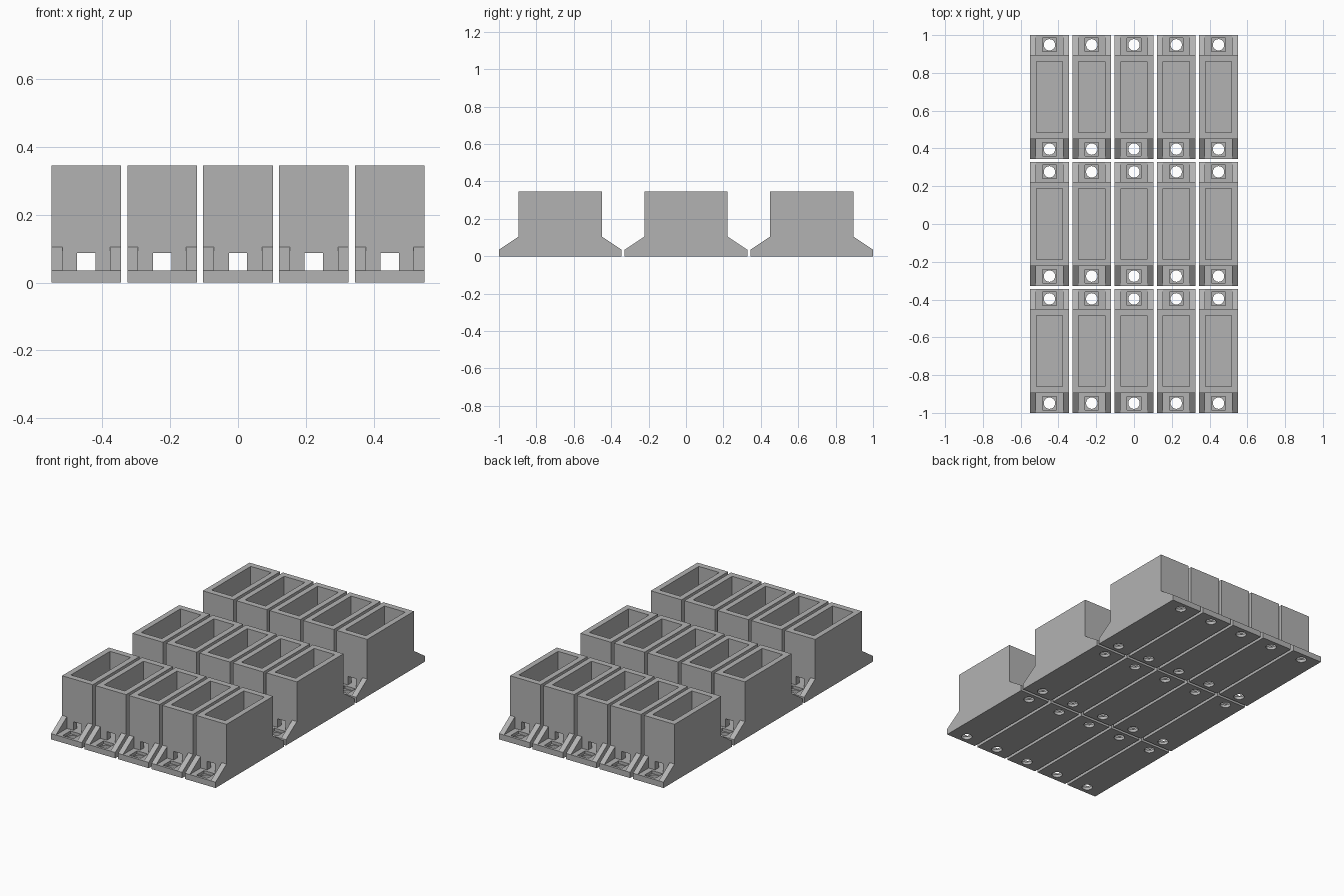
import bpy
import bmesh
from mathutils import Matrix

cube = bpy.data.objects.get("Cube")
if cube:
    bpy.data.objects.remove(cube, do_unlink=True)

# Block proportions
HALF_W, HALF_L = 0.1025, 0.3275      # footprint
BOX_L, TOP = 0.223, 0.345            # raised box half length and height
TAB_Z, RIB_Z = 0.035, 0.105          # tab thickness and rib height
PITCH_X, PITCH_Y = 0.2238, 0.6725

grey = bpy.data.materials.new("plain grey")
grey.use_nodes = True
colour = (0.45, 0.45, 0.45, 1)
grey.diffuse_color = colour
grey.node_tree.nodes["Principled BSDF"].inputs["Base Color"].default_value = colour


def add_object(name, bm):
    bmesh.ops.recalc_face_normals(bm, faces=bm.faces)
    mesh = bpy.data.meshes.new(name)
    bm.to_mesh(mesh)
    bm.free()
    obj = bpy.data.objects.new(name, mesh)
    bpy.context.collection.objects.link(obj)
    return obj


def box(name, lo, hi):
    bm = bmesh.new()
    bmesh.ops.create_cube(bm, size=1)
    for v in bm.verts:
        v.co = [hi[i] if v.co[i] > 0 else lo[i] for i in range(3)]
    return add_object(name, bm)


def cylinder(name, radius, y):
    bm = bmesh.new()
    bmesh.ops.create_cone(bm, cap_ends=True, segments=32, radius1=radius,
                          radius2=radius, depth=0.2,
                          matrix=Matrix.Translation((0, y, 0)))
    return add_object(name, bm)


# Side silhouette, extruded across the width
half = [(HALF_L, 0), (HALF_L, TAB_Z), (BOX_L, RIB_Z), (BOX_L, TOP)]
outline = half + [(-y, z) for y, z in reversed(half)]
bm = bmesh.new()
face = bm.faces.new([bm.verts.new((-HALF_W, y, z)) for y, z in outline])
side = bmesh.ops.extrude_face_region(bm, geom=[face])["geom"]
bmesh.ops.translate(bm, vec=(2 * HALF_W, 0, 0),
                    verts=[g for g in side if isinstance(g, bmesh.types.BMVert)])
block = add_object("holder_block", bm)
block.data.materials.append(grey)

# Open pocket, then at each end: space between ribs, wall window, recess, bolt hole
cutters = [box("pocket_cutter", (-0.069, -0.187, TAB_Z), (0.069, 0.187, 0.5))]
for s in (-1, 1):
    def span(a, b):
        return sorted((s * a, s * b))
    for name, hw, (y0, y1), z0, z1 in (
            ("rib_gap_cutter", 0.0705, span(BOX_L, 0.4), TAB_Z, 0.2),
            ("window_cutter", 0.027, span(0.15, 0.3), TAB_Z, 0.087),
            ("recess_cutter", 0.036, span(0.24, 0.312), 0.018, 0.08)):
        cutters.append(box(name, (-hw, y0, z0), (hw, y1, z1)))
    cutters.append(cylinder("bolt_hole_cutter", 0.03, s * 0.276))

for cutter in cutters:
    cutter.hide_render = True
    mod = block.modifiers.new(cutter.name, 'BOOLEAN')
    mod.operation, mod.solver, mod.object = 'DIFFERENCE', 'EXACT', cutter

# Bake the cuts and drop the cutters
bpy.context.view_layer.update()
deps = bpy.context.evaluated_depsgraph_get()
mesh = bpy.data.meshes.new_from_object(block.evaluated_get(deps))
mesh.name = "holder_block"
for obj in cutters + [block]:
    bpy.data.objects.remove(obj, do_unlink=True)
mesh.materials.clear()
mesh.materials.append(grey)
for poly in mesh.polygons:
    poly.material_index = 0

# Grid of identical holders, five across and three deep
for row in (-1, 0, 1):
    for col in range(-2, 3):
        holder = bpy.data.objects.new(f"holder_row{row + 2}_column{col + 3}", mesh)
        holder.location = (col * PITCH_X, row * PITCH_Y, 0)
        bpy.context.collection.objects.link(holder)
